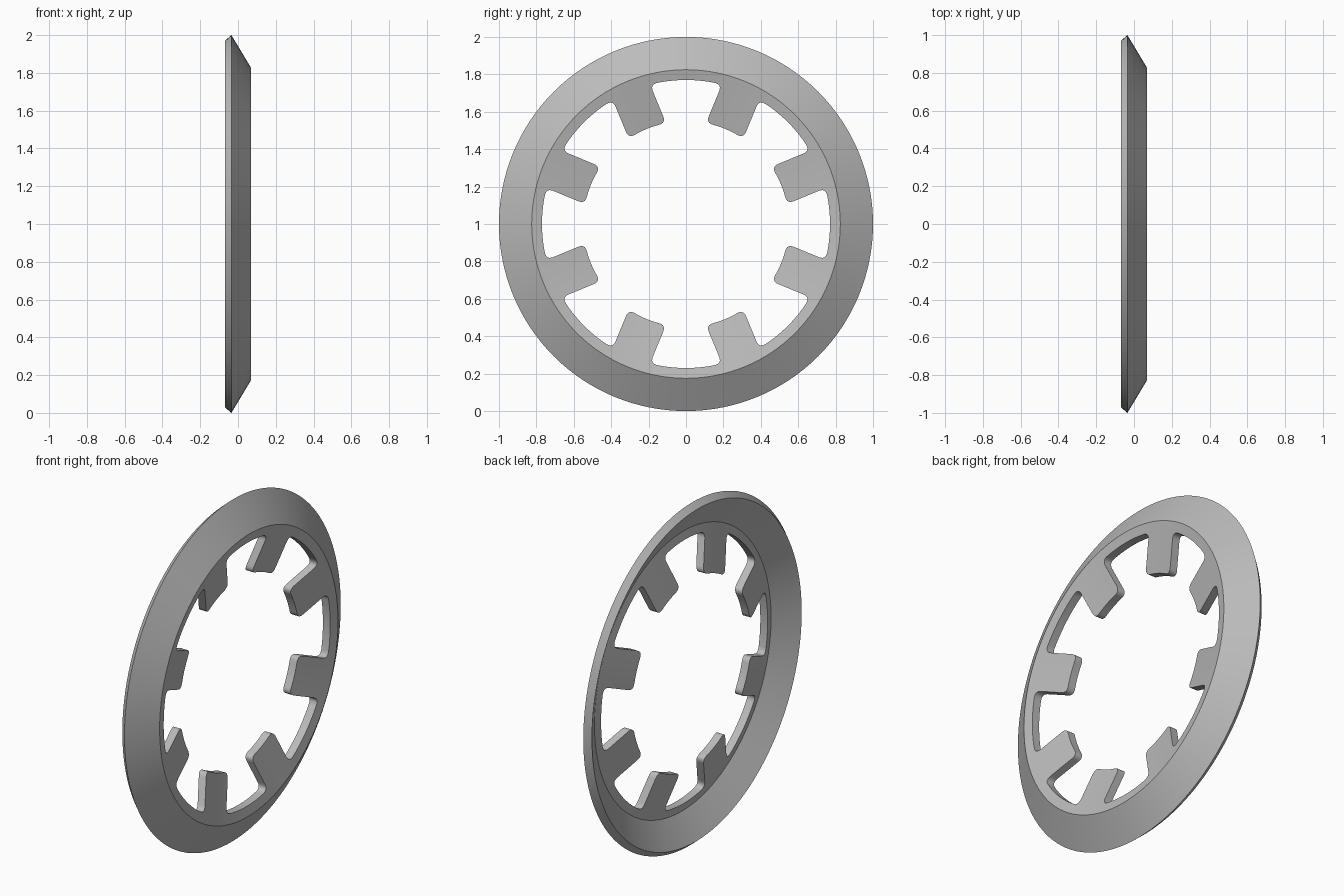
import bpy, bmesh, math
from mathutils import Vector

cube = bpy.data.objects.get("Cube")
if cube:
    bpy.data.objects.remove(cube, do_unlink=True)

steel = bpy.data.materials.new("plain grey steel")
steel.use_nodes = True
GREY = (0.5, 0.5, 0.5, 1)
steel.diffuse_color = GREY
steel.node_tree.nodes["Principled BSDF"].inputs["Base Color"].default_value = GREY

SEGMENTS = 128
TEETH = 8
TIP_R, ROOT_R, HALF_W, ROUND = 0.55, 0.77, 0.108, 0.04


def make_object(name, bm):
    bmesh.ops.recalc_face_normals(bm, faces=bm.faces)
    mesh = bpy.data.meshes.new(name)
    bm.to_mesh(mesh)
    bm.free()
    obj = bpy.data.objects.new(name, mesh)
    bpy.context.collection.objects.link(obj)
    mesh.materials.append(steel)
    return obj


def polar(radius, angle):
    return Vector((radius * math.cos(angle), radius * math.sin(angle)))


def rounded(a, corner, b, steps=6):
    """Smooth curve from a to b that cuts off the corner."""
    ts = [i / steps for i in range(steps + 1)]
    return [a * (1 - t) ** 2 + corner * 2 * t * (1 - t) + b * t ** 2 for t in ts]


def arc(radius, start, end, steps):
    return [polar(radius, start + (end - start) * i / steps) for i in range(1, steps)]


# Ring: folded sheet section (x, radius) revolved about the x axis
section = [(-0.035, 1.0), (0.07, 0.825), (-0.001, 0.5), (-0.048, 0.5),
           (0.021, 0.817), (-0.07, 0.97)]
bm = bmesh.new()
rings = []
for i in range(SEGMENTS):
    a = math.tau * i / SEGMENTS
    rings.append([bm.verts.new((x, r * math.cos(a), 1 + r * math.sin(a))) for x, r in section])
for i, ring in enumerate(rings):
    following = rings[(i + 1) % SEGMENTS]
    for j in range(len(section)):
        k = (j + 1) % len(section)
        bm.faces.new((ring[j], ring[k], following[k], following[j]))
washer = make_object("toothed_spring_washer", bm)

# Toothed opening: half a tooth edge, mirrored, repeated round the axis
tip_angle = math.asin(HALF_W / TIP_R)
root_angle = math.asin(HALF_W / ROOT_R)
tip, root = polar(TIP_R, tip_angle), polar(ROOT_R, root_angle)
step = Vector((ROUND, 0))
tip_end = tip_angle - ROUND / TIP_R
root_end = root_angle + ROUND / ROOT_R
half = (rounded(polar(TIP_R, tip_end), tip, tip + step)
        + rounded(root - step, root, polar(ROOT_R, root_end)))
mirrored = [Vector((p.x, -p.y)) for p in reversed(half)]
pitch = math.tau / TEETH
tooth = (mirrored + arc(TIP_R, -tip_end, tip_end, 6) + half
         + arc(ROOT_R, root_end, pitch - root_end, 10))

bm = bmesh.new()
outline = []
for n in range(TEETH):
    turn = pitch * (n + 0.5)
    c, s = math.cos(turn), math.sin(turn)
    outline += [bm.verts.new((-0.3, p.x * c - p.y * s, 1 + p.x * s + p.y * c)) for p in tooth]
face = bm.faces.new(outline)
grown = bmesh.ops.extrude_face_region(bm, geom=[face])["geom"]
bmesh.ops.translate(bm, verts=[v for v in grown if isinstance(v, bmesh.types.BMVert)],
                    vec=(0.6, 0, 0))
cutter = make_object("opening_cutter", bm)
cutter.hide_render = True

# Cut the opening, then drop the cutter
cut = washer.modifiers.new("opening", "BOOLEAN")
cut.operation = "DIFFERENCE"
cut.solver = "EXACT"
cut.object = cutter
bpy.ops.object.select_all(action="DESELECT")
washer.select_set(True)
bpy.context.view_layer.objects.active = washer
bpy.ops.object.modifier_apply(modifier=cut.name)
bpy.data.objects.remove(cutter, do_unlink=True)
bpy.ops.object.shade_smooth_by_angle(angle=math.radians(28))
